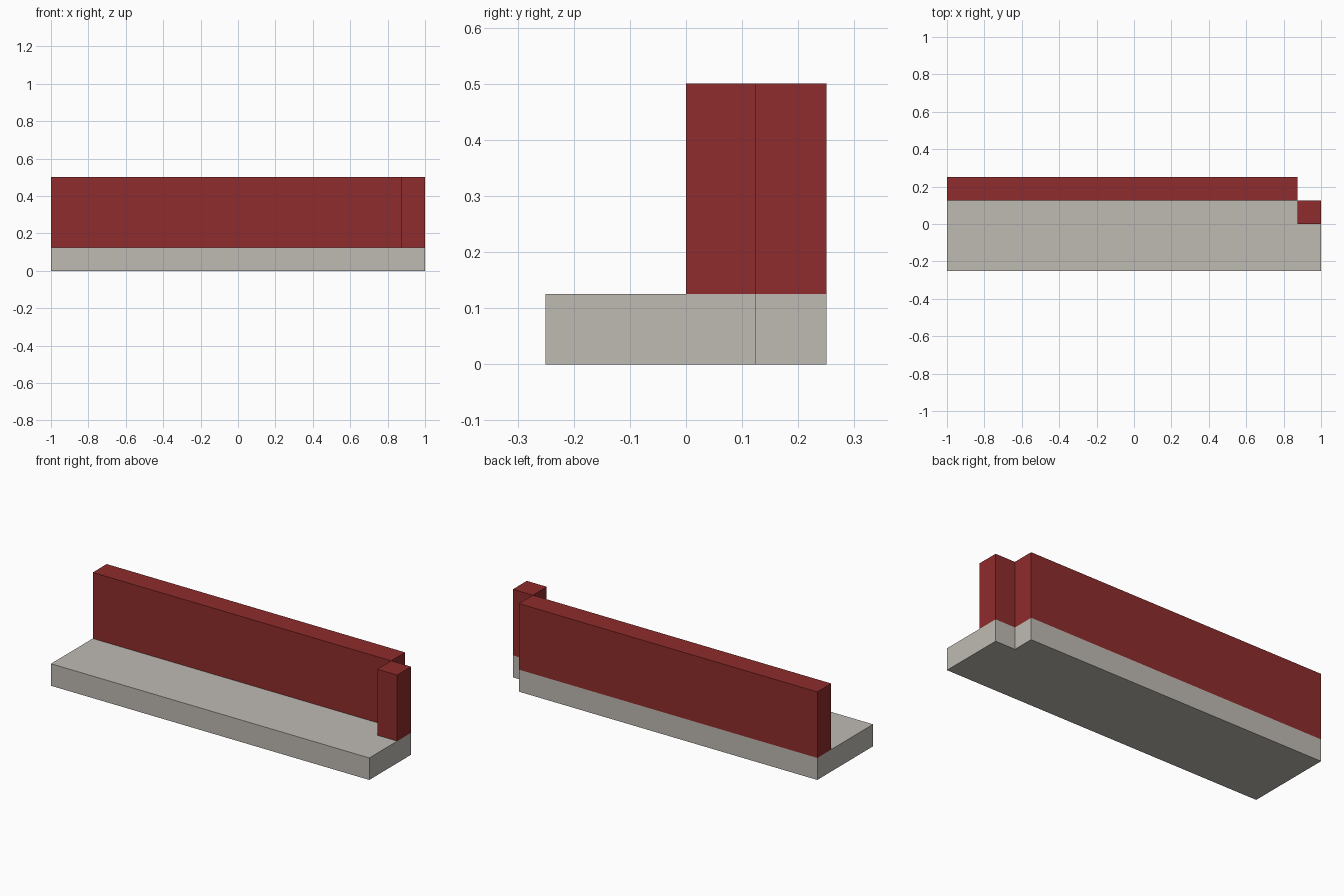
import bpy
import bmesh

if "Cube" in bpy.data.objects:
    bpy.data.objects.remove(bpy.data.objects["Cube"], do_unlink=True)

STEP = 0.125            # thickness shared by slab, wall and post
NOTCH_X = 1 - STEP      # where the back corner notch starts
TOP = 0.5


def make_material(name, color):
    mat = bpy.data.materials.new(name)
    mat.use_nodes = True
    mat.diffuse_color = color
    mat.node_tree.nodes["Principled BSDF"].inputs["Base Color"].default_value = color
    return mat


def extrude_outline(name, outline, z0, z1, mat):
    """Raise a flat counter-clockwise outline from z0 to z1."""
    bm = bmesh.new()
    face = bm.faces.new([bm.verts.new((x, y, z0)) for x, y in outline])
    raised = bmesh.ops.extrude_face_region(bm, geom=[face], use_keep_orig=True)["geom"]
    verts = [v for v in raised if isinstance(v, bmesh.types.BMVert)]
    bmesh.ops.translate(bm, verts=verts, vec=(0, 0, z1 - z0))
    bmesh.ops.recalc_face_normals(bm, faces=bm.faces)
    mesh = bpy.data.meshes.new(name)
    bm.to_mesh(mesh)
    bm.free()
    mesh.materials.append(mat)
    obj = bpy.data.objects.new(name, mesh)
    bpy.context.collection.objects.link(obj)
    return obj


def rectangle(x0, x1, y0, y1):
    return [(x0, y0), (x1, y0), (x1, y1), (x0, y1)]


stone = make_material("warm_grey_stone", (0.52, 0.49, 0.45, 1))
red = make_material("dark_red", (0.275, 0.025, 0.025, 1))

# Floor slab with a notched back corner
slab = [(-1, -0.25), (1, -0.25), (1, STEP), (NOTCH_X, STEP), (NOTCH_X, 0.25), (-1, 0.25)]
extrude_outline("floor_slab", slab, 0, STEP, stone)

# Long back wall and the corner post beside the notch
extrude_outline("back_wall", rectangle(-1, NOTCH_X, STEP, 0.25), STEP, TOP, red)
extrude_outline("corner_post", rectangle(NOTCH_X, 1, 0, STEP), STEP, TOP, red)
